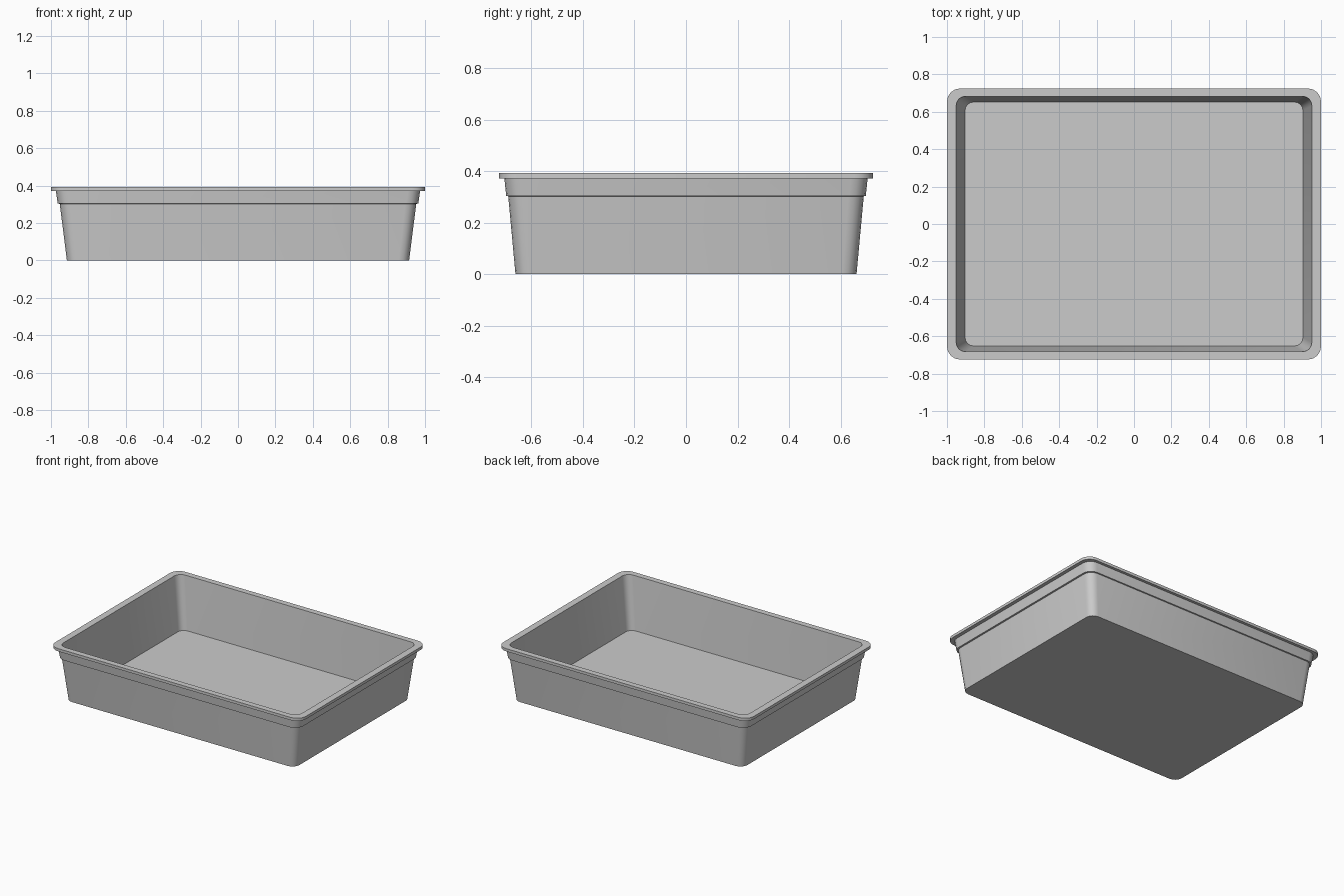
import bpy, bmesh
from math import sin, cos, pi, radians

if "Cube" in bpy.data.objects:
    bpy.data.objects.remove(bpy.data.objects["Cube"])

SEG = 4  # facets per rounded corner


def ring(bm, hx, hy, r, z):
    """Rounded rectangle loop of vertices at height z."""
    verts = []
    for k, (sx, sy) in enumerate([(1, 1), (-1, 1), (-1, -1), (1, -1)]):
        for i in range(SEG + 1):
            a = (k + i / SEG) * pi / 2
            verts.append(bm.verts.new((sx * (hx - r) + r * cos(a),
                                       sy * (hy - r) + r * sin(a), z)))
    return verts


# Section from the underside, up the outside, over the rim, down to the floor:
# half width, half depth, corner radius, height
section = [
    (0.915, 0.662, 0.055, 0.0),
    (0.953, 0.690, 0.060, 0.302),   # wall below the step
    (0.964, 0.698, 0.065, 0.304),   # stepped band
    (0.974, 0.705, 0.065, 0.372),
    (1.000, 0.725, 0.070, 0.372),   # rim
    (1.000, 0.725, 0.070, 0.392),
    (0.951, 0.683, 0.050, 0.392),   # opening
    (0.903, 0.652, 0.045, 0.012),   # inner floor
]

bm = bmesh.new()
rings = [ring(bm, *s) for s in section]
for lo, hi in zip(rings, rings[1:]):
    n = len(lo)
    for i in range(n):
        j = (i + 1) % n
        bm.faces.new((lo[i], lo[j], hi[j], hi[i]))
bm.faces.new(rings[0][::-1])   # underside
bm.faces.new(rings[-1])        # floor
bmesh.ops.recalc_face_normals(bm, faces=bm.faces[:])

mesh = bpy.data.meshes.new("tray")
bm.to_mesh(mesh)
bm.free()
tray = bpy.data.objects.new("tray", mesh)
bpy.context.collection.objects.link(tray)

# Smooth corners, crisp rim and step
bpy.context.view_layer.objects.active = tray
tray.select_set(True)
bpy.ops.object.shade_smooth_by_angle(angle=radians(35))
